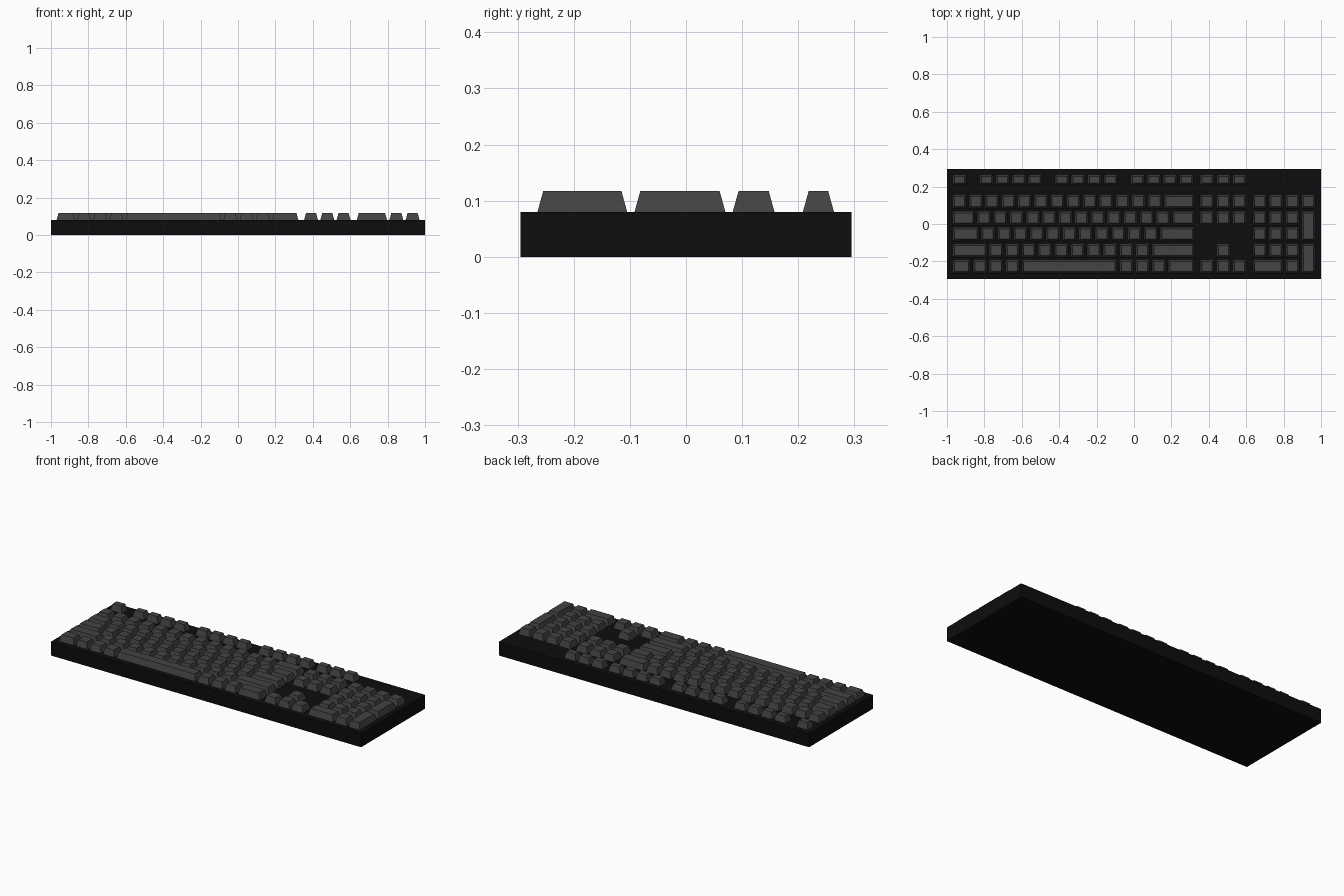
import bpy, bmesh

if "Cube" in bpy.data.objects:
    bpy.data.objects.remove(bpy.data.objects["Cube"])

U = 0.087          # key pitch
GAP = 0.012        # space between keys
Z0, Z1 = 0.079, 0.117
INSET = 0.0105     # taper of each key cap
LEFT = -0.97       # left edge of main block
NAV = 0.353        # left edge of navigation block
PAD = 0.635        # left edge of number pad
ROWS = [0.1205, 0.033, -0.0545, -0.142, -0.2275]   # row centres, back to front
KEY_D = 0.075


def material(name, v):
    m = bpy.data.materials.new(name)
    m.diffuse_color = (v, v, v, 1)
    m.use_nodes = True
    m.node_tree.nodes["Principled BSDF"].inputs["Base Color"].default_value = m.diffuse_color
    return m


case_mat = material("case black", 0.004)
key_mat = material("key grey", 0.056)


def frustum(bm, x0, x1, y0, y1, z0, z1, inset):
    def ring(z, i):
        return [bm.verts.new(p) for p in ((x0 + i, y0 + i, z), (x1 - i, y0 + i, z),
                                          (x1 - i, y1 - i, z), (x0 + i, y1 - i, z))]
    a, b = ring(z0, 0), ring(z1, inset)
    bm.faces.new(a[::-1])
    bm.faces.new(b)
    for k in range(4):
        n = (k + 1) % 4
        bm.faces.new((a[k], a[n], b[n], b[k]))


def build(name, boxes, z0, z1, inset, mat):
    bm = bmesh.new()
    for b in boxes:
        frustum(bm, *b, z0, z1, inset)
    me = bpy.data.meshes.new(name)
    bm.to_mesh(me)
    bm.free()
    me.materials.append(mat)
    ob = bpy.data.objects.new(name, me)
    bpy.context.collection.objects.link(ob)


def row(x, r, widths, depth=KEY_D):
    """Key footprints left to right; widths in key units."""
    out = []
    for w in widths:
        out.append((x, x + w * U - GAP, r - depth / 2, r + depth / 2))
        x += w * U
    return out


# case
build("case", [(-1, 1, -0.295, 0.295)], 0, 0.08, 0, case_mat)

# main typing block
layout = [[1] * 13 + [2],
          [1.5] + [1] * 12 + [1.5],
          [1.75] + [1] * 11 + [2.25],
          [2.25] + [1] * 10 + [2.75],
          [1.25, 1, 1, 1, 6, 1, 1, 1, 1.75]]
keys = []
for y, widths in zip(ROWS, layout):
    keys += row(LEFT, y, widths)
build("main_keys", keys, Z0, Z1, INSET, key_mat)

# function row, shallower keys in groups
keys = []
for x, n in ((LEFT, 1), (-0.827, 4), (-0.423, 4), (-0.018, 4), (NAV, 3)):
    keys += row(x, 0.236, [1] * n, 0.056)
build("function_keys", keys, Z0, Z1, INSET, key_mat)

# navigation and arrow keys
keys = row(NAV, ROWS[0], [1] * 3) + row(NAV, ROWS[1], [1] * 3)
keys += row(NAV + U, ROWS[3], [1]) + row(NAV, ROWS[4], [1] * 3)
build("navigation_keys", keys, Z0, Z1, INSET, key_mat)

# number pad with two tall keys
keys = row(PAD, ROWS[0], [1] * 4)
for r in ROWS[1:4]:
    keys += row(PAD, r, [1] * 3)
keys += row(PAD, ROWS[4], [2, 1])
for a, b in ((1, 2), (3, 4)):
    keys += row(PAD + 3 * U, (ROWS[a] + ROWS[b]) / 2, [1], ROWS[a] - ROWS[b] + KEY_D)
build("number_pad_keys", keys, Z0, Z1, INSET, key_mat)
